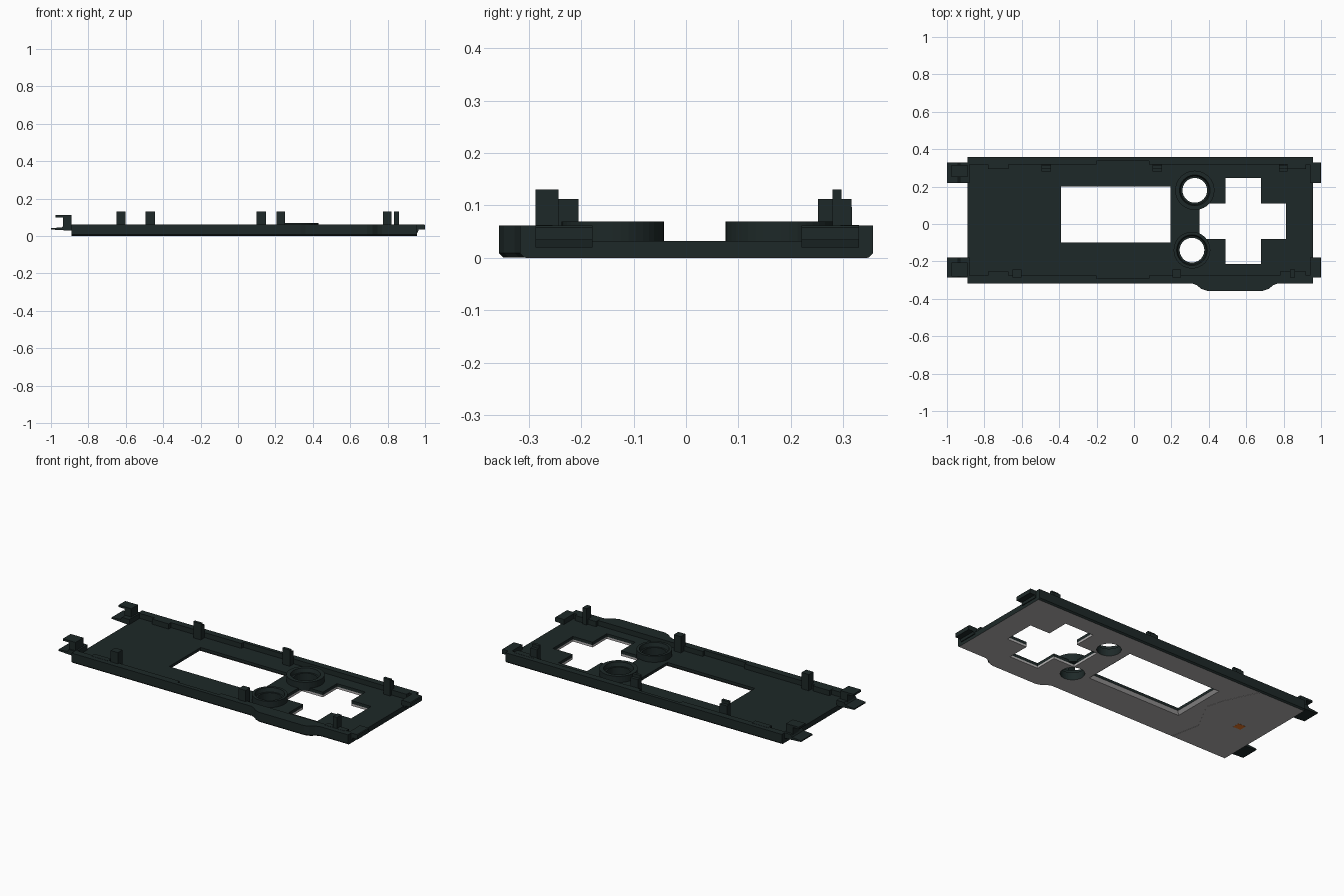
import bpy, bmesh, math

if "Cube" in bpy.data.objects:
    bpy.data.objects.remove(bpy.data.objects["Cube"])


def material(name, rgb):
    m = bpy.data.materials.new(name)
    m.diffuse_color = (*rgb, 1)
    m.use_nodes = True
    m.node_tree.nodes["Principled BSDF"].inputs["Base Color"].default_value = m.diffuse_color
    return m


DARK = material("dark_slate", (0.0125, 0.0215, 0.021))
GREY = material("face_grey", (0.45, 0.435, 0.435))
ORANGE = material("orange", (0.9, 0.2, 0.02))


def finish(name, bm, mat=DARK):
    bmesh.ops.recalc_face_normals(bm, faces=bm.faces)
    me = bpy.data.meshes.new(name)
    bm.to_mesh(me)
    bm.free()
    me.materials.append(mat)
    ob = bpy.data.objects.new(name, me)
    bpy.context.collection.objects.link(ob)
    return ob


def loft(name, rings, mat=DARK, closed=False):
    """Skin equal-length point loops; cap the ends unless closed."""
    bm = bmesh.new()
    vs = [[bm.verts.new(p) for p in r] for r in rings]
    n = len(rings[0])
    pairs = list(zip(vs, vs[1:])) + ([(vs[-1], vs[0])] if closed else [])
    for a, b in pairs:
        for i in range(n):
            bm.faces.new((a[i], a[(i + 1) % n], b[(i + 1) % n], b[i]))
    if not closed:
        bm.faces.new(vs[0])
        bm.faces.new(vs[-1])
    return finish(name, bm, mat)


def prism(name, pts, z0, z1, mat=DARK):
    return loft(name, [[(x, y, z) for x, y in pts] for z in (z0, z1)], mat)


def rect(x0, x1, y0, y1):
    return [(x0, y0), (x1, y0), (x1, y1), (x0, y1)]


def box(name, x0, x1, y0, y1, z0, z1, mat=DARK):
    return prism(name, rect(x0, x1, y0, y1), z0, z1, mat)


def along_y(name, profile, y0, y1):
    return loft(name, [[(x, y, z) for x, z in profile] for y in (y0, y1)])


def circle(c, r, n=40):
    return [(c[0] + r * math.cos(2 * math.pi * i / n),
             c[1] + r * math.sin(2 * math.pi * i / n)) for i in range(n)]


FLOOR, RIM = 0.032, 0.062
X0, X1, YF, YB = -0.89, 0.957, -0.317, 0.357
BUTTONS = [((0.325, 0.18), 0.105), ((0.31, -0.14), 0.098)]
FRONT = [(X0, YF), (0.31, YF), (0.335, -0.327), (0.36, -0.347), (0.39, YF - 0.04),
         (0.69, YF - 0.04), (0.72, -0.347), (0.745, -0.327), (0.77, YF), (X1, YF)]

# base plate with chamfered long lower edges
outline = FRONT + [(X1, YB), (X0, YB)]
low = [(x, y + (0.008 if y < 0 else -0.008)) for x, y in outline]
plate = loft("face_plate", [[(x, y, 0.001) for x, y in low],
                            [(x, y, 0.009) for x, y in outline],
                            [(x, y, FLOOR) for x, y in outline]])

# openings: screen window, cross pad, two round buttons
WIN = rect(-0.39, 0.195, -0.1, 0.2)
wide = rect(-0.408, 0.213, -0.118, 0.218)
cross = [(0.49, -0.215), (0.68, -0.215), (0.68, -0.08), (0.812, -0.08), (0.812, 0.11), (0.68, 0.11),
         (0.68, 0.245), (0.49, 0.245), (0.49, 0.11), (0.35, 0.11), (0.35, -0.08), (0.49, -0.08)]
cutters = [loft("window_cutter", [[(x, y, z) for x, y in p] for p, z in
                                  ((wide, -0.05), (wide, 0.001), (WIN, 0.016), (WIN, 0.1))]),
           loft("cross_cutter", [[(x, y, z) for x, y in cross] for z in (-0.05, 0.014, 0.1)])]
cutters += [prism("button_cutter", circle(c, 0.066), -0.05, 0.1) for c, _ in BUTTONS]
for c in cutters:
    c.hide_render = True
    m = plate.modifiers.new("cut", "BOOLEAN")
    m.object, m.operation, m.solver = c, "DIFFERENCE", "EXACT"
dg = bpy.context.evaluated_depsgraph_get()
plate.data = bpy.data.meshes.new_from_object(plate.evaluated_get(dg))
plate.modifiers.clear()
for c in cutters:
    bpy.data.objects.remove(c)

# grey underside, continuing into the lower walls of the window and cross
plate.data.materials.clear()
for m in (DARK, GREY):
    plate.data.materials.append(m)
for p in plate.data.polygons:
    x, y, z = p.center
    inner = -0.45 < x < 0.85 and -0.25 < y < 0.26
    on_button = any(math.hypot(x - c[0], y - c[1]) < 0.07 for c, _ in BUTTONS)
    lower_wall = inner and z < 0.015 and not on_button
    p.material_index = 1 if p.normal.z < -0.9 or lower_wall else 0

# long side walls, thinner beside the window
prism("front_wall", FRONT + [(X1, -0.275), (0.08, -0.275), (0.08, -0.292),
                             (-0.2, -0.292), (-0.2, -0.275), (X0, -0.275)], FLOOR - 0.004, RIM)
prism("back_wall", [(X0, YB), (X0, 0.318), (-0.2, 0.318), (-0.2, 0.336), (0.08, 0.336),
                    (0.08, 0.318), (X1, 0.318), (X1, YB)], FLOOR - 0.004, RIM)

# raised collars around the round buttons
for c, outer in BUTTONS:
    loft("button_collar", [[(x, y, z) for x, y in circle(c, r)] for r, z in
                           ((0.066, 0.02), (outer, 0.02), (outer, 0.069),
                            (0.082, 0.069), (0.076, 0.045), (0.066, 0.045))], closed=True)

# stepped snap posts along the back, plain posts along the front
for x0, x1 in ((-0.495, -0.445), (0.1, 0.15), (0.775, 0.82)):
    loft("back_post", [[(x, y, z) for y, z in ((0.28, 0.03), (0.318, 0.03), (0.316, 0.112),
                                              (0.297, 0.112), (0.297, 0.13), (0.28, 0.13))]
                       for x in (x0, x1)])
for x0, x1 in ((-0.65, -0.602), (0.205, 0.252), (0.835, 0.862)):
    box("front_post", x0, x1, -0.287, -0.243, 0.03, 0.13)

# low guide ribs inside the walls
for x0, x1 in ((-0.78, -0.67), (0.78, 0.92)):
    box("back_rib", x0, x1, 0.295, 0.33, 0.03, RIM + 0.001)
    box("front_rib", x0, x1, -0.287, -0.255, 0.03, RIM + 0.001)

# left end hooks and right end tabs
tongue = [(-1.0, 0.035), (-0.88, 0.028), (-0.88, RIM), (-0.93, RIM), (-0.94, 0.047), (-1.0, 0.042)]
hook = [(-0.935, 0.045), (-0.89, 0.045), (-0.89, 0.112), (-0.975, 0.112), (-0.975, 0.1),
        (-0.935, 0.1)]
tab = [(0.94, 0.02), (0.962, 0.02), (0.966, 0.034), (1.0, 0.034), (1.0, 0.058), (0.996, RIM),
       (0.94, RIM)]
for y0, y1, h0, h1 in ((0.22, 0.33, 0.252, 0.316), (-0.287, -0.178, -0.28, -0.205)):
    along_y("left_tongue", tongue, y0, y1)
    along_y("left_hook", hook, h0, h1)
    along_y("right_tab", tab, y0, y1)

# shallow seam band and indicator on the underside
seam = [(-0.53, -0.306), (-0.565, -0.13), (-0.47, 0.05), (-0.5, 0.16), (-0.59, 0.346)]
prism("underside_seam", [(x - 0.008, y) for x, y in seam] +
      [(x + 0.008, y) for x, y in reversed(seam)], 0.0, 0.004, GREY)
box("underside_indicator", -0.757, -0.708, -0.022, 0.022, 0.0, 0.004, ORANGE)
